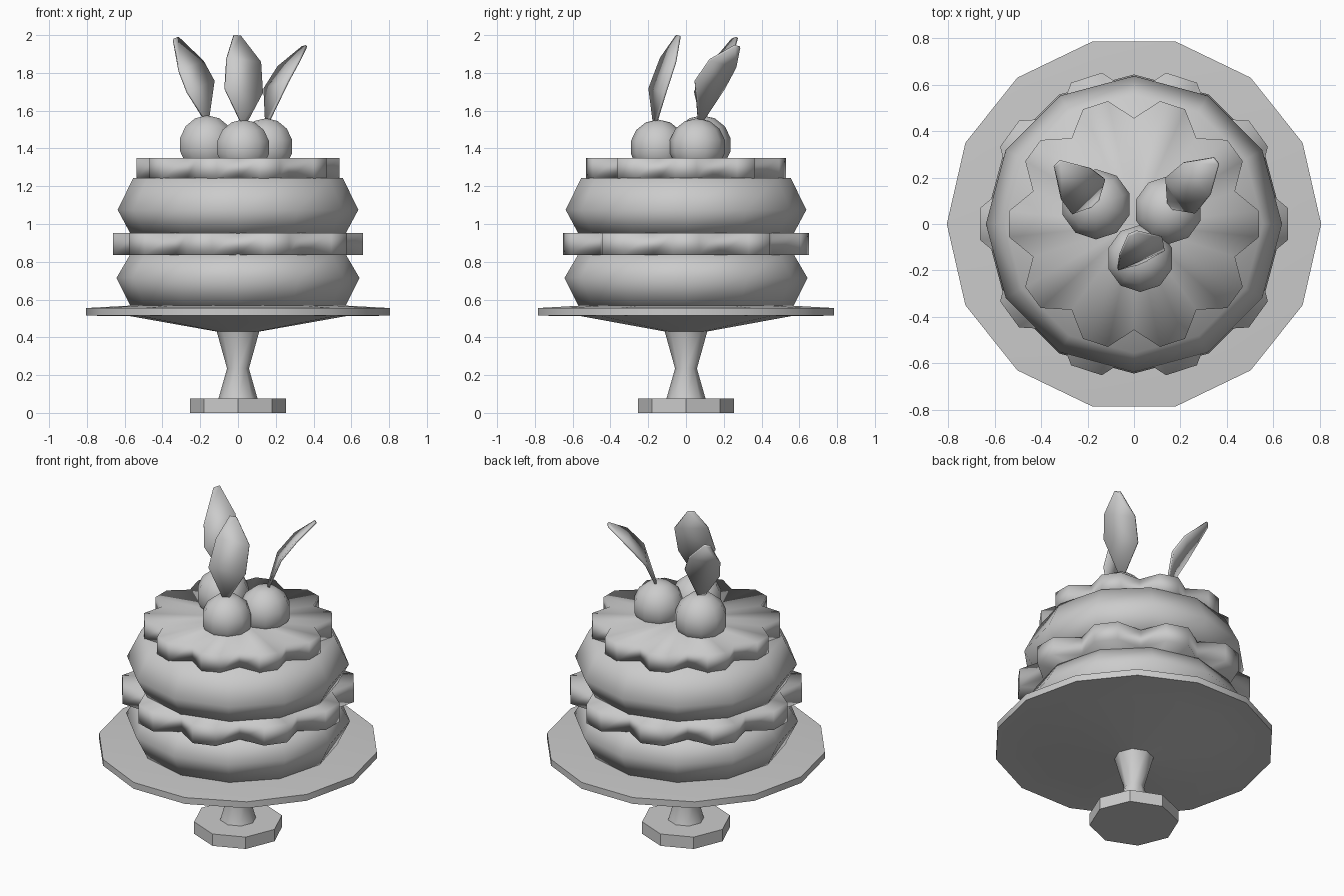
import bpy, bmesh
from math import sin, cos, pi, radians
from mathutils import Vector

if "Cube" in bpy.data.objects:
    bpy.data.objects.remove(bpy.data.objects["Cube"])


def finish(name, bm, angle=None):
    bmesh.ops.recalc_face_normals(bm, faces=bm.faces)
    me = bpy.data.meshes.new(name)
    bm.to_mesh(me)
    bm.free()
    ob = bpy.data.objects.new(name, me)
    bpy.context.collection.objects.link(ob)
    bpy.ops.object.select_all(action='DESELECT')
    ob.select_set(True)
    bpy.context.view_layer.objects.active = ob
    if angle is None:
        bpy.ops.object.shade_smooth()
    else:
        bpy.ops.object.shade_smooth_by_angle(angle=radians(angle))
    return ob


def lathe(name, profile, sides, angle=None, shape=lambda i: 1.0):
    """Stack rings of (radius, height), close both ends with fans."""
    bm = bmesh.new()
    rings = []
    for r, z in profile:
        rings.append([bm.verts.new((r * shape(i) * cos(2 * pi * i / sides),
                                    r * shape(i) * sin(2 * pi * i / sides), z))
                      for i in range(sides)])
    for a, b in zip(rings, rings[1:]):
        for i in range(sides):
            j = (i + 1) % sides
            bm.faces.new((a[i], a[j], b[j], b[i]))
    for ring, (r, z) in ((rings[0], profile[0]), (rings[-1], profile[-1])):
        c = bm.verts.new((0, 0, z))
        for i in range(sides):
            bm.faces.new((ring[i], ring[(i + 1) % sides], c))
    return finish(name, bm, angle)


def frosting(name, radius, z0, z1):
    """Ten-lobed disc: each lobe has two outer points and one notch."""
    bm = bmesh.new()
    tops, bottoms = [], []
    for i in range(30):
        a = radians(-6 + 12 * i)
        r = radius * (0.845 if i % 3 == 2 else 1.0)
        bottoms.append(bm.verts.new((r * cos(a), r * sin(a), z0)))
        tops.append(bm.verts.new((r * cos(a), r * sin(a), z1)))
    ct, cb = bm.verts.new((0, 0, z1)), bm.verts.new((0, 0, z0))
    for i in range(30):
        j = (i + 1) % 30
        bm.faces.new((bottoms[i], bottoms[j], tops[j], tops[i]))
        bm.faces.new((tops[i], tops[j], ct))
        bm.faces.new((bottoms[j], bottoms[i], cb))
    return finish(name, bm)


def cherry(name, loc, r):
    bm = bmesh.new()
    bmesh.ops.create_uvsphere(bm, u_segments=10, v_segments=7, radius=r)
    bmesh.ops.translate(bm, verts=bm.verts, vec=loc)
    return finish(name, bm)


def leaf(name, spine, side):
    """Strip of quads along a bent spine, widest below the middle."""
    bm = bmesh.new()
    side = Vector(side)
    rows = []
    for p, w in zip(spine, (0.12, 1.0, 0.9, 0.18)):
        rows.append([bm.verts.new(Vector(p) - side * w), bm.verts.new(Vector(p) + side * w)])
    for a, b in zip(rows, rows[1:]):
        bm.faces.new((a[0], a[1], b[1], b[0]))
    ob = finish(name, bm, 30)
    mod = ob.modifiers.new("thickness", 'SOLIDIFY')
    mod.thickness = 0.012
    mod.offset = 0
    return ob


# cake stand
lathe("stand_base", [(0.255, 0), (0.255, 0.075)], 8, 30)
lathe("stand_stem", [(0.105, 0.07), (0.058, 0.235), (0.115, 0.44)], 8, 60)
lathe("stand_plate", [(0.11, 0.43), (0.57, 0.512), (0.805, 0.515),
                      (0.805, 0.555), (0.57, 0.568)], 14, 30)

# sponge layers
lathe("lower_sponge", [(0.57, 0.567), (0.643, 0.715), (0.57, 0.84)], 12, 75)
lathe("upper_sponge", [(0.57, 0.95), (0.637, 1.075), (0.555, 1.243)], 12, 75)

# scalloped frosting
frosting("lower_frosting", 0.665, 0.837, 0.953)
frosting("upper_frosting", 0.54, 1.24, 1.35)

# cherries
cherry("left_cherry", (-0.163, 0.085, 1.42), 0.155)
cherry("right_cherry", (0.148, 0.06, 1.41), 0.15)
cherry("front_cherry", (0.027, -0.148, 1.405), 0.148)

# leaves
leaf("left_leaf", [(-0.165, 0.09, 1.55), (-0.198, 0.12, 1.727),
                   (-0.248, 0.17, 1.835), (-0.33, 0.258, 1.983)], (0.071, 0.074, 0.028))
leaf("right_leaf", [(0.155, 0.075, 1.54), (0.202, 0.125, 1.735),
                    (0.27, 0.195, 1.85), (0.352, 0.272, 1.94)], (0.063, -0.077, 0.02))
leaf("front_leaf", [(0.03, -0.165, 1.53), (0.03, -0.152, 1.705),
                    (0.03, -0.095, 1.867), (-0.005, -0.04, 1.997)], (0.1, 0.042, -0.012))
